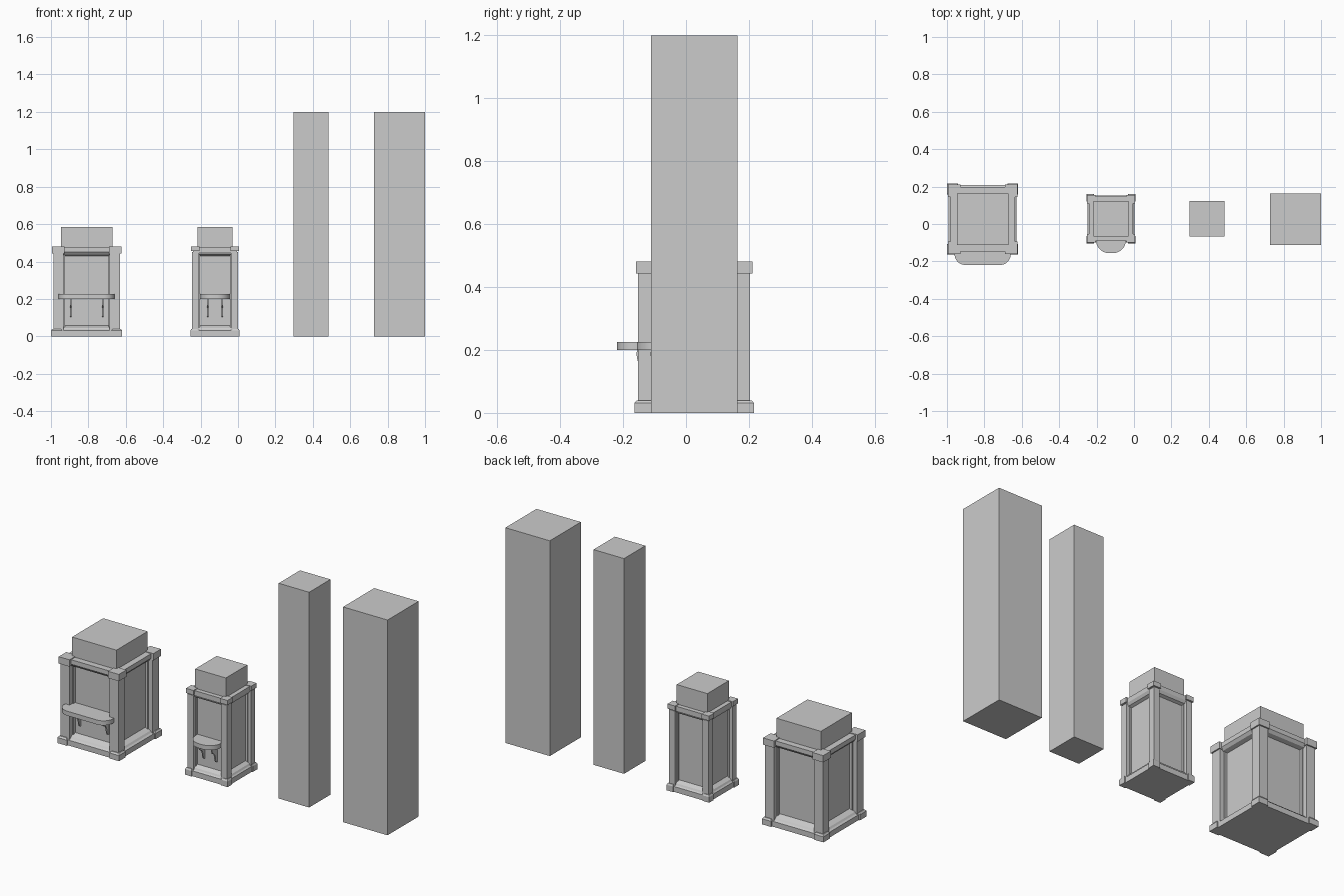
import bpy, bmesh, math

if "Cube" in bpy.data.objects:
    bpy.data.objects.remove(bpy.data.objects["Cube"])


def finish(bm, name):
    bmesh.ops.recalc_face_normals(bm, faces=bm.faces)
    me = bpy.data.meshes.new(name)
    bm.to_mesh(me)
    bm.free()
    ob = bpy.data.objects.new(name, me)
    bpy.context.collection.objects.link(ob)
    return ob


def stack(name, levels, cx, cy):
    """Square sections (half width, z) joined from bottom to top."""
    bm = bmesh.new()
    rings = [[bm.verts.new((cx + sx * h, cy + sy * h, z))
              for sx, sy in ((-1, -1), (1, -1), (1, 1), (-1, 1))] for h, z in levels]
    for a, b in zip(rings, rings[1:]):
        for i in range(4):
            j = (i + 1) % 4
            bm.faces.new((a[i], a[j], b[j], b[i]))
    bm.faces.new(rings[0][::-1])
    bm.faces.new(rings[-1])
    return finish(bm, name)


def prism(name, pts, vec):
    """Extrude a flat outline along a vector."""
    bm = bmesh.new()
    f = bm.faces.new([bm.verts.new(p) for p in pts])
    res = bmesh.ops.extrude_face_region(bm, geom=[f])
    verts = [g for g in res["geom"] if isinstance(g, bmesh.types.BMVert)]
    bmesh.ops.translate(bm, verts=verts, vec=vec)
    return finish(bm, name)


def box(name, x0, x1, y0, y1, z0, z1):
    return prism(name, [(x0, y0, z0), (x1, y0, z0), (x1, y1, z0), (x0, y1, z0)],
                 (0, 0, z1 - z0))


def smooth(ob):
    bpy.context.view_layer.objects.active = ob
    ob.select_set(True)
    bpy.ops.object.shade_smooth_by_angle(angle=math.radians(35))
    ob.select_set(False)


def shelf(name, cx, back, front, half, r):
    pts = [(cx - half, back, 0.2)]
    for sx, a0 in ((-1, 180), (1, 270)):
        for i in range(13):
            a = math.radians(a0 + 90 * i / 12)
            pts.append((cx + sx * (half - r) + r * math.cos(a),
                        front + r + r * math.sin(a), 0.2))
    pts.append((cx + half, back, 0.2))
    smooth(prism(name, pts, (0, 0, 0.025)))


def bracket(name, x, back, d):
    # curved arm profile: (distance out from wall, z)
    prof = [(0, 0.2), (1, 0.2), (1.03, 0.185), (0.95, 0.165), (0.8, 0.16),
            (0.55, 0.155), (0.38, 0.137), (0.33, 0.118), (0.2, 0.105), (0, 0.103)]
    pts = [(x - 0.004, back - u * d, z) for u, z in prof]
    smooth(prism(name, pts, (0.008, 0, 0)))


def pedestal(label, cx, cy, s, cap_z, shelf_half, shelf_front, r, bracket_x):
    core = 0.137 * s
    stack(label + "_core", [(core, 0), (core, 0.585)], cx, cy)
    # skirt and top rail run around all four sides
    stack(label + "_skirt", [(.182 * s, 0), (.182 * s, .03), (.172 * s, .036),
                             (.165 * s, .045), (core, .058)], cx, cy)
    stack(label + "_top_rail", [(core, .43), (.160 * s, .437), (.172 * s, .452),
                                (.172 * s, .477), (core, .477)], cx, cy)
    # corner posts with foot and cap blocks
    c, w = 0.1505 * s, 0.0275 * s
    for sx in (-1, 1):
        for sy in (-1, 1):
            x, y = cx + sx * c, cy + sy * c
            stack(label + "_corner_post", [(w, 0.03), (w, 0.45)], x, y)
            px, py = cx + sx * .161 * s, cy + sy * .161 * s
            stack(label + "_foot_block", [(.029 * s, 0), (.029 * s, .031),
                                          (.022 * s, .040)], px, py)
            px, py = cx + sx * .152 * s, cy + sy * .152 * s
            stack(label + "_cap_block", [(.0335 * s, cap_z), (.0335 * s, .481)], px, py)
            # panel mouldings beside the posts
            a, b, e = .117 * s, .124 * s, .152 * s
            for swap in (False, True):
                u = sorted((sx * a, sx * b))
                v = sorted((sy * core * .95, sy * e))
                if swap:
                    u, v = sorted((sx * core * .95, sx * e)), sorted((sy * a, sy * b))
                box(label + "_moulding", cx + u[0], cx + u[1],
                    cy + v[0], cy + v[1], .05, .44)
    # shelf on two curved brackets
    shelf(label + "_shelf", cx, cy - core, shelf_front, shelf_half, r)
    for sx in (-1, 1):
        bracket(label + "_bracket", cx + sx * bracket_x, cy - core, 0.045)


pedestal("large", -0.809, 0.026, 1.0, 0.443, 0.15, -0.219, 0.057, 0.086)
pedestal("small", -0.123, 0.028, 0.69, 0.455, 0.08, -0.156, 0.07, 0.038)

# plain tall shafts
stack("small_shaft", [(0.094, 0), (0.094, 1.2)], 0.391, 0.028)
stack("large_shaft", [(0.137, 0), (0.137, 1.2)], 0.863, 0.026)
